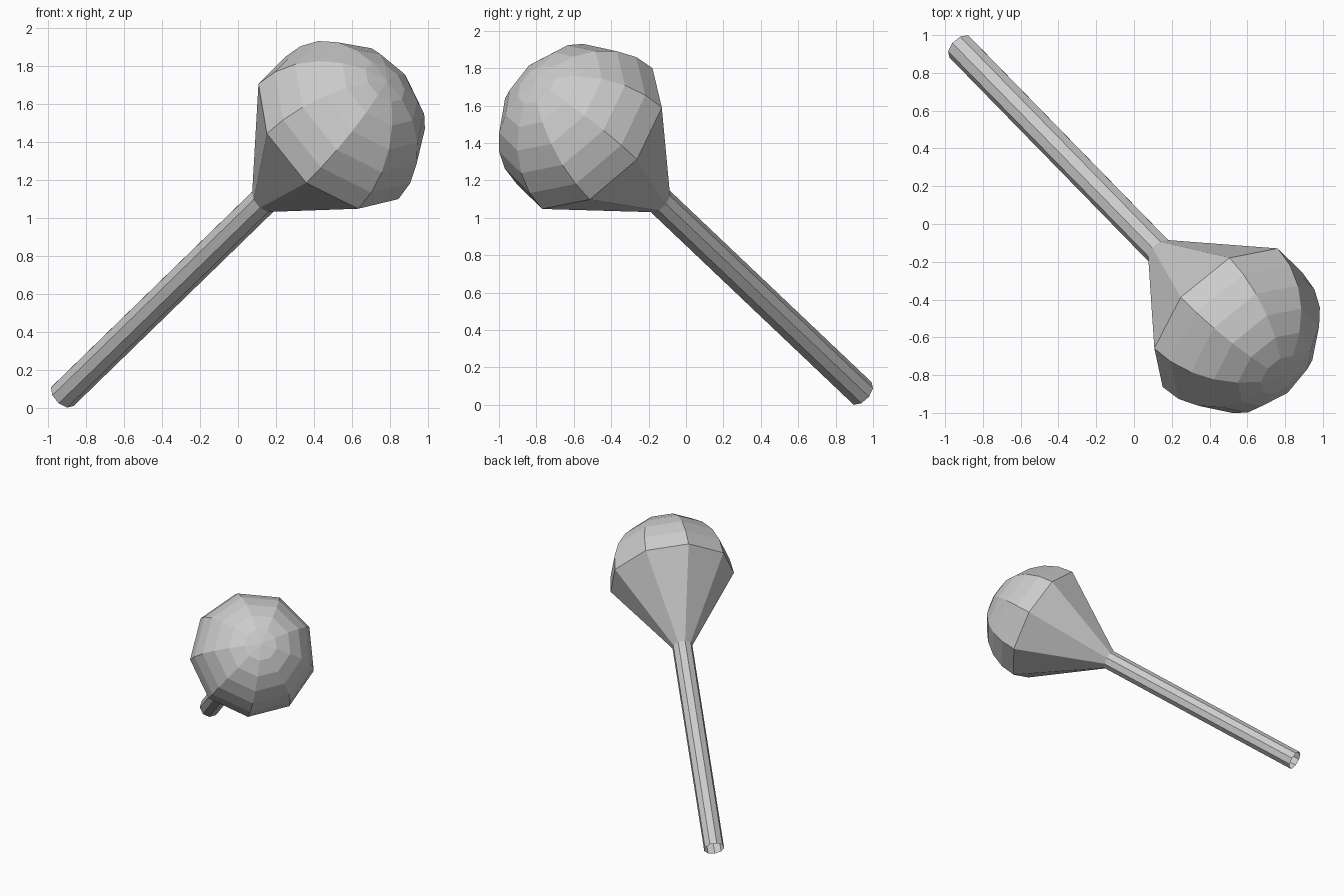
import bpy
from math import sin, cos, radians, tau
from mathutils import Vector

if "Cube" in bpy.data.objects:
    bpy.data.objects.remove(bpy.data.objects["Cube"])

SIDES = 9
START = Vector((-0.921, 0.937, 0.0645))            # open end of the stalk
AXIS = Vector((0.578, -0.592, 0.562)).normalized()
E1 = Vector((0.515, 0.799, 0.310))
E1 = (E1 - AXIS * E1.dot(AXIS)).normalized()
E2 = AXIS.cross(E1)
PHASE = radians(-1.5)


def lathe(name, profile, tip=None):
    """Turn (distance, radius) points around the slanted axis, optional closing tip."""
    verts, faces = [], []
    for t, r in profile:
        for k in range(SIDES):
            a = PHASE + tau * k / SIDES
            verts.append(START + AXIS * t + (E1 * cos(a) + E2 * sin(a)) * r)
    for i in range(len(profile) - 1):
        for k in range(SIDES):
            n = (k + 1) % SIDES
            a, b = i * SIDES, (i + 1) * SIDES
            faces.append((a + k, a + n, b + n, b + k))
    if tip is not None:
        verts.append(START + AXIS * tip)
        a = (len(profile) - 1) * SIDES
        for k in range(SIDES):
            faces.append((a + k, a + (k + 1) % SIDES, len(verts) - 1))
    mesh = bpy.data.meshes.new(name)
    mesh.from_pydata(verts, [], faces)
    obj = bpy.data.objects.new(name, mesh)
    bpy.context.collection.objects.link(obj)
    return obj


STALK_R, NECK, MID, R = 0.079, 1.833, 2.46, 0.49

# Hollow stalk, open at the lower end
lathe("stalk", [(0, STALK_R), (NECK, STALK_R)])

# Bulb: cone flaring from the neck, closed by a faceted half dome
dome = [(MID + R * sin(radians(a)), R * cos(radians(a))) for a in range(0, 90, 15)]
lathe("bulb", [(NECK, STALK_R)] + dome, tip=MID + R)
